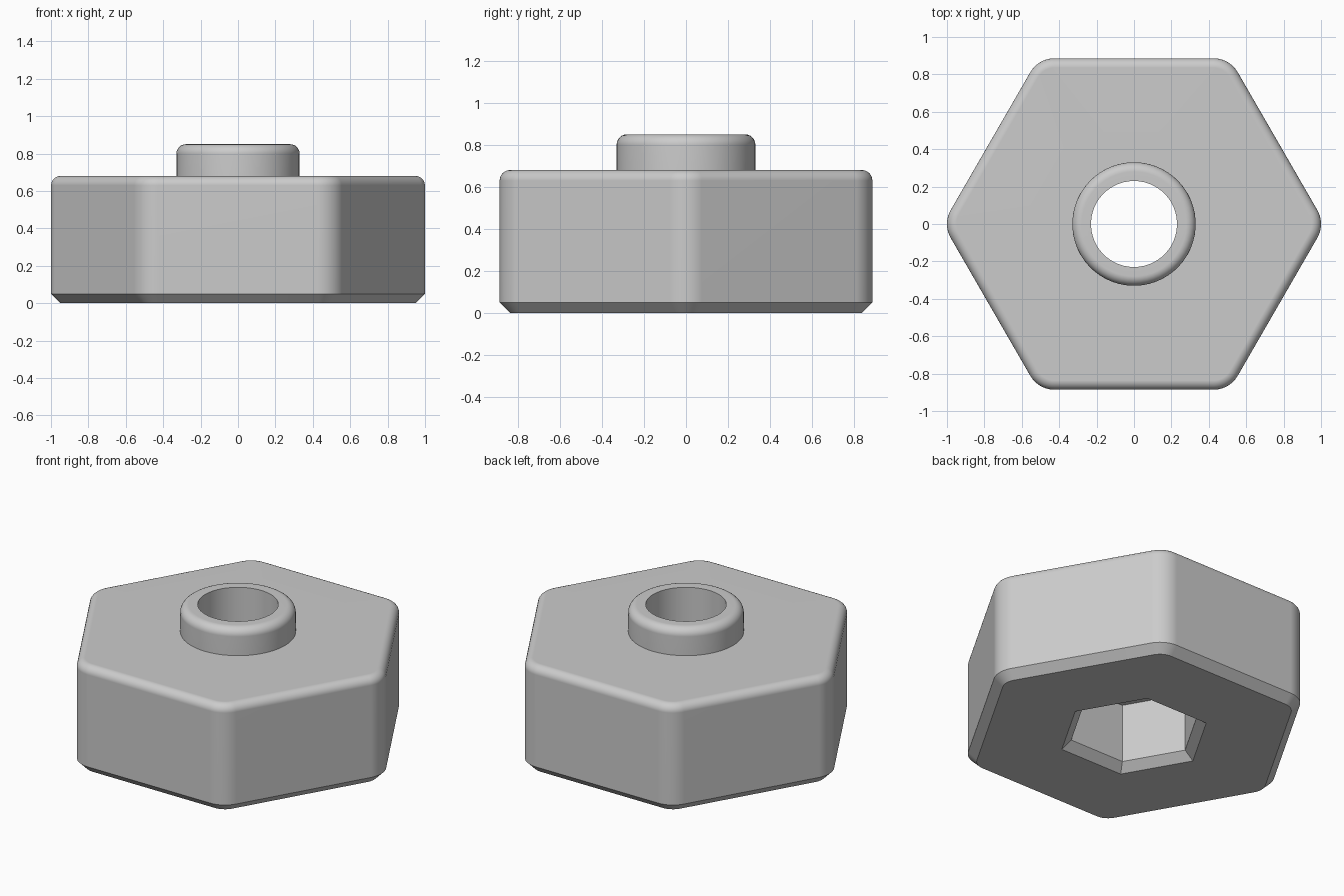
import bpy
import bmesh
from math import cos, sin, pi

CORNER_STEPS = 9      # segments in each rounded corner
FILLET_STEPS = 6

cube = bpy.data.objects.get("Cube")
if cube:
    bpy.data.objects.remove(cube, do_unlink=True)


def ring(apothem, corner, z):
    """Hexagon outline with rounded corners; corner 0 is sharp, corner = apothem is a circle."""
    centre = (apothem - corner) / cos(pi / 6)
    points = []
    for side in range(6):
        mid = side * pi / 3
        for step in range(CORNER_STEPS + 1):
            a = mid + (step / CORNER_STEPS - 0.5) * pi / 3
            points.append((centre * cos(mid) + corner * cos(a),
                           centre * sin(mid) + corner * sin(a), z))
    return points


def fillet(apothem, corner, top, size):
    """Rings that round an outer top edge."""
    rings = []
    for i in range(FILLET_STEPS + 1):
        a = i / FILLET_STEPS * pi / 2
        inset = size * (1 - cos(a))
        rings.append(ring(apothem - inset, corner - inset, top - size + size * sin(a)))
    return rings


def closed_loft(name, rings, material):
    """Skin a loop of rings into one watertight solid."""
    bm = bmesh.new()
    loops = [[bm.verts.new(p) for p in r] for r in rings]
    count = len(loops[0])
    for i, low in enumerate(loops):
        high = loops[(i + 1) % len(loops)]
        for j in range(count):
            k = (j + 1) % count
            bm.faces.new((low[j], low[k], high[k], high[j]))
    bmesh.ops.remove_doubles(bm, verts=bm.verts, dist=0.0005)
    bmesh.ops.recalc_face_normals(bm, faces=bm.faces)
    mesh = bpy.data.meshes.new(name)
    bm.to_mesh(mesh)
    bm.free()
    mesh.materials.append(material)
    obj = bpy.data.objects.new(name, mesh)
    bpy.context.collection.objects.link(obj)
    return obj


grey = bpy.data.materials.new("plain_grey")
grey.use_nodes = True
colour = (0.6, 0.6, 0.6, 1)
grey.diffuse_color = colour
grey.node_tree.nodes["Principled BSDF"].inputs["Base Color"].default_value = colour

BODY, CORNER, BODY_TOP = 0.886, 0.15, 0.68
COLLAR, COLLAR_TOP, BORE = 0.33, 0.85, 0.23
POCKET, POCKET_TOP = 0.33, 0.42
EDGE = 0.05

# Outside of the body: chamfered base, rounded top
rings = [ring(BODY - EDGE, CORNER - EDGE, 0), ring(BODY, CORNER, EDGE)]
rings += fillet(BODY, CORNER, BODY_TOP, EDGE)
# Round collar on top
rings.append(ring(COLLAR, COLLAR, BODY_TOP))
rings += fillet(COLLAR, COLLAR, COLLAR_TOP, EDGE)
# Bore down to the sharp hexagonal pocket with its chamfered mouth
rings += [ring(BORE, BORE, COLLAR_TOP), ring(BORE, BORE, POCKET_TOP),
          ring(POCKET, 0, POCKET_TOP), ring(POCKET, 0, EDGE), ring(POCKET + EDGE, 0, 0)]

knob = closed_loft("hexagonal_knob", rings, grey)

# Smooth rounds, crisp chamfers, flat faces
bpy.ops.object.select_all(action="DESELECT")
knob.select_set(True)
bpy.context.view_layer.objects.active = knob
bpy.ops.object.shade_smooth_by_angle(angle=pi / 6)
weighted = knob.modifiers.new("flat_face_normals", "WEIGHTED_NORMAL")
weighted.keep_sharp = True
